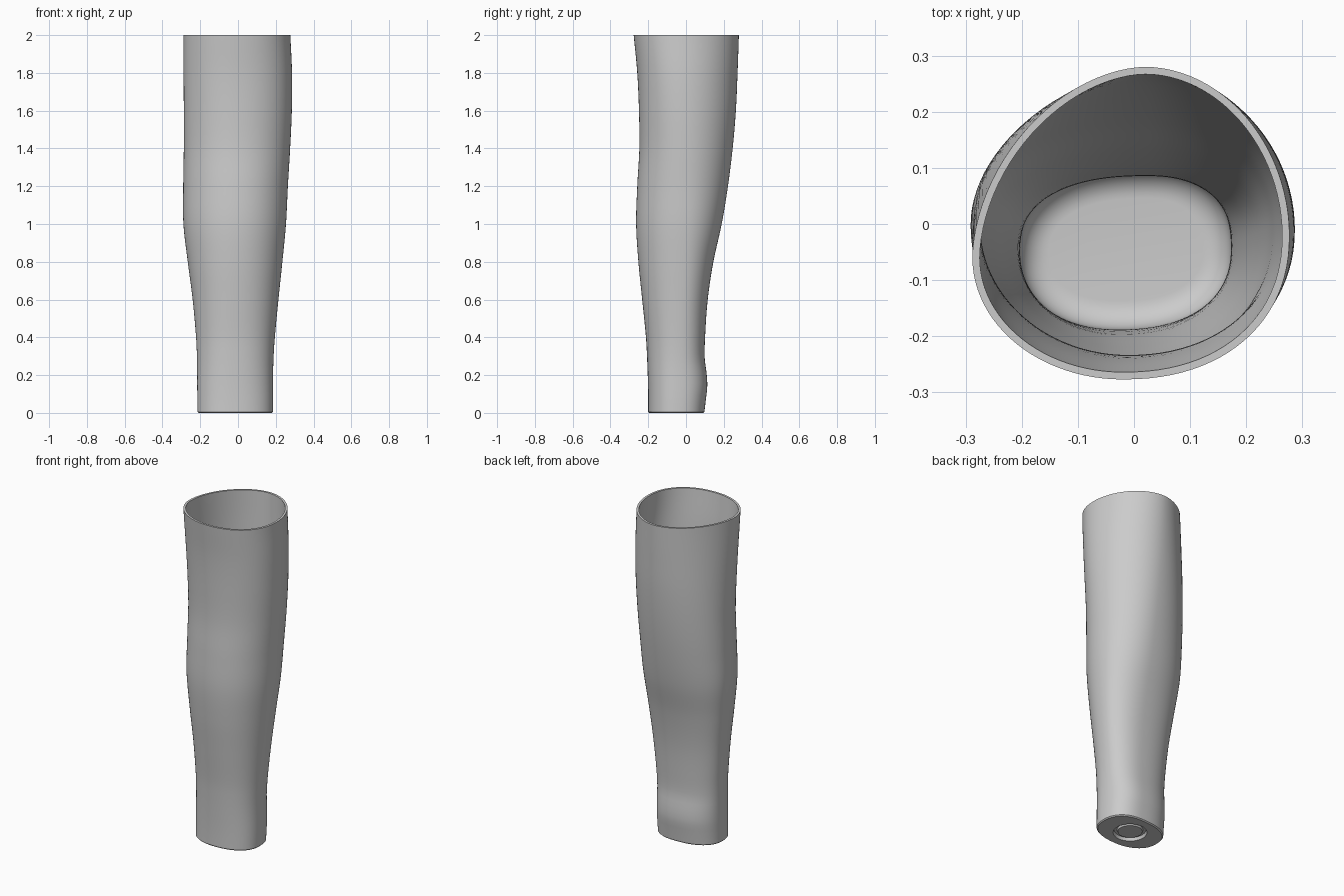
import bpy, bmesh
from math import sin, cos, pi, radians

if "Cube" in bpy.data.objects:
    bpy.data.objects.remove(bpy.data.objects["Cube"])

SIDES = 96
WALL = 0.013
FLOOR = 0.05
FILLET = 0.05

# Outer envelope: height, right, left, front, back
ENVELOPE = [
    (0.0, -.214, .185, -.200, .097),
    (.07, -.215, .186, -.200, .105),
    (.14, -.216, .186, -.201, .113),
    (.21, -.216, .186, -.203, .109),
    (.29, -.217, .188, -.206, .099),
    (.4, -.222, .195, -.212, .101),
    (.6, -.240, .214, -.232, .115),
    (.8, -.266, .235, -.252, .145),
    (1.0, -.289, .254, -.264, .189),
    (1.2, -.290, .264, -.258, .222),
    (1.4, -.287, .276, -.247, .247),
    (1.6, -.287, .285, -.249, .264),
    (1.8, -.288, .286, -.258, .273),
    (2.0, -.288, .277, -.277, .280),
]

# Section character: height, y of left and right extremes, x of back and front
# extremes, then roundness of the four quadrants counter-clockwise from +x
CHARACTER = [
    (0.0, -.05, -.06, .02, -.03, 2.4, 2.4, 2.2, 2.3),
    (1.3, 0.0, 0.0, .03, -.01, 2.0, 2.1, 2.0, 2.1),
    (2.0, -.02, -.06, .02, -.02, 1.95, 1.8, 2.0, 2.2),
]


def sample(table, z):
    """Smoothly interpolate a table keyed by its first column."""
    last = len(table) - 1
    i = 0
    while i < last - 1 and z > table[i + 1][0]:
        i += 1
    a, b = table[i], table[i + 1]
    before, after = table[max(i - 1, 0)], table[min(i + 2, last)]
    h = b[0] - a[0]
    t = (z - a[0]) / h
    out = []
    for k in range(1, len(a)):
        m0 = (b[k] - before[k]) / (b[0] - before[0]) * h
        m1 = (after[k] - a[k]) / (after[0] - a[0]) * h
        out.append((2*t**3 - 3*t**2 + 1) * a[k] + (t**3 - 2*t**2 + t) * m0
                   + (3*t**2 - 2*t**3) * b[k] + (t**3 - t**2) * m1)
    return out


def section(z, inset=0.0, height=None):
    """Closed outline made of four superellipse quadrants."""
    x0, x1, y0, y1 = sample(ENVELOPE, z)
    y_left, y_right, x_back, x_front, *powers = sample(CHARACTER, z)
    points = []
    for i in range(SIDES):
        angle = 2 * pi * i / SIDES
        n = powers[i * 4 // SIDES]
        c, s = cos(angle), sin(angle)
        cx = x_back if i < SIDES // 2 else x_front
        cy = y_left if c >= 0 else y_right
        rx = x1 - inset - cx if c >= 0 else cx - x0 - inset
        ry = y1 - inset - cy if s >= 0 else cy - y0 - inset
        x = cx + rx * abs(c) ** (2 / n) * (1 if c >= 0 else -1)
        y = cy + ry * abs(s) ** (2 / n) * (1 if s >= 0 else -1)
        points.append((x, y, z if height is None else height))
    return points


def circle(radius, z):
    return [(-.015 + radius * cos(2 * pi * i / SIDES),
             -.052 + radius * sin(2 * pi * i / SIDES), z) for i in range(SIDES)]


# Underside: raised disc inside a round groove, then the flat sole
rings = [circle(.068, .006), circle(.072, .018), circle(.088, .018),
         circle(.094, 0), section(0, .006)]

# Outer wall, bottom to top
steps = 64
rings += [section(.006)]
rings += [section(2 * i / steps) for i in range(1, steps + 1)]

# Inner wall, top down to the floor fillet
start = FLOOR + FILLET
rings += [section(2 - (2 - start) * i / steps, WALL) for i in range(steps + 1)]
for i in range(1, 9):
    a = pi / 2 * i / 8
    rings.append(section(start, WALL + FILLET * (1 - cos(a)), start - FILLET * sin(a)))

# Skin the rings into one closed shell
bm = bmesh.new()
loops = [[bm.verts.new(p) for p in ring] for ring in rings]
for low, high in zip(loops, loops[1:]):
    for i in range(SIDES):
        j = (i + 1) % SIDES
        bm.faces.new((low[i], low[j], high[j], high[i]))
bm.faces.new(loops[0][::-1])
bm.faces.new(loops[-1])
bmesh.ops.recalc_face_normals(bm, faces=bm.faces)

mesh = bpy.data.meshes.new("hollow_sleeve")
bm.to_mesh(mesh)
bm.free()
sleeve = bpy.data.objects.new("hollow_sleeve", mesh)
bpy.context.collection.objects.link(sleeve)

# Plain grey finish
grey = bpy.data.materials.new("light_grey")
grey.use_nodes = True
colour = (.6, .6, .6, 1)
grey.diffuse_color = colour
grey.node_tree.nodes["Principled BSDF"].inputs["Base Color"].default_value = colour
mesh.materials.append(grey)

bpy.ops.object.select_all(action="DESELECT")
sleeve.select_set(True)
bpy.context.view_layer.objects.active = sleeve
bpy.ops.object.shade_smooth_by_angle(angle=radians(35))
